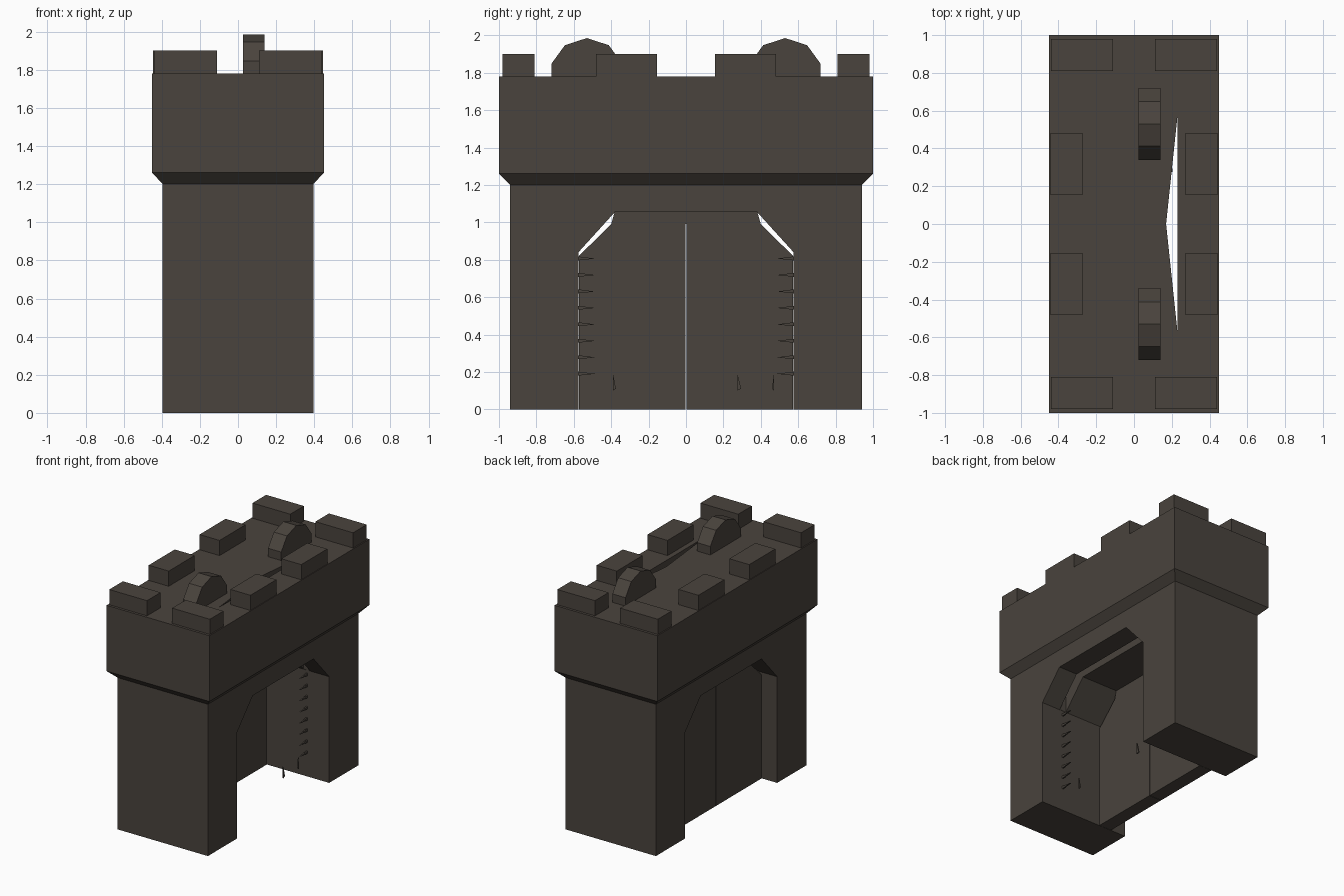
import bpy, bmesh, math

if "Cube" in bpy.data.objects:
    bpy.data.objects.remove(bpy.data.objects["Cube"], do_unlink=True)

stone = bpy.data.materials.new("dark_stone")
stone.use_nodes = True
COLOR = (0.068, 0.057, 0.047, 1)
stone.diffuse_color = COLOR
stone.node_tree.nodes["Principled BSDF"].inputs["Base Color"].default_value = COLOR


def finish(name, bm):
    bmesh.ops.recalc_face_normals(bm, faces=bm.faces)
    mesh = bpy.data.meshes.new(name)
    bm.to_mesh(mesh)
    bm.free()
    mesh.materials.append(stone)
    obj = bpy.data.objects.new(name, mesh)
    bpy.context.collection.objects.link(obj)
    return obj


def loft(name, rings):
    """Join matching rings of points into a closed solid."""
    bm = bmesh.new()
    loops = [[bm.verts.new(p) for p in ring] for ring in rings]
    n = len(loops[0])
    for a, b in zip(loops, loops[1:]):
        for i in range(n):
            j = (i + 1) % n
            bm.faces.new((a[i], a[j], b[j], b[i]))
    bm.faces.new(loops[0])
    bm.faces.new(loops[-1])
    return finish(name, bm)


def along_x(name, profile, x0, x1):
    """Extrude a (y, z) profile across x."""
    return loft(name, [[(x, y, z) for y, z in profile] for x in (x0, x1)])


def along_z(name, outline, z0, z1):
    """Extrude an (x, y) outline upwards."""
    return loft(name, [[(x, y, z) for x, y in outline] for z in (z0, z1)])


def rect(x0, x1, y0, y1):
    return [(x0, y0), (x1, y0), (x1, y1), (x0, y1)]


def cut(target, cutter):
    cutter.hide_render = True
    mod = target.modifiers.new("cut", "BOOLEAN")
    mod.operation = "DIFFERENCE"
    mod.solver = "EXACT"
    mod.object = cutter
    bpy.context.view_layer.objects.active = target
    bpy.ops.object.modifier_apply(modifier=mod.name)
    bpy.data.objects.remove(cutter, do_unlink=True)


# Gatehouse body with flared upper storey
sections = [(0.395, 0.94, 0), (0.395, 0.94, 1.2), (0.45, 1, 1.26), (0.45, 1, 1.78)]
body = loft("gatehouse", [[(x, y, z) for x, y in rect(-w, w, -d, d)]
                          for w, d, z in sections])

# Passage arch and the slot that rises to a slit in the roof
arch = [(-0.575, -0.1), (-0.575, 0.84), (-0.38, 1.055),
        (0.38, 1.055), (0.575, 0.84), (0.575, -0.1)]
cut(body, along_x("arch_cutter", arch, -1, 1))
cut(body, along_z("slot_cutter", rect(0.17, 0.23, -0.574, 0.574), 0.8, 1.7))
cut(body, along_z("slit_cutter", [(0.23, -0.57), (0.23, 0.57), (0.17, 0)], 1.6, 1.9))

# Battlements: corner blocks and side blocks
for ys, end in ((-1, "front"), (1, "back")):
    for xs, side in ((-1, "right"), (1, "left")):
        corner = rect(xs * 0.11, xs * 0.44, ys * 0.81, ys * 0.98)
        along_z(f"corner_merlon_{end}_{side}", corner, 1.77, 1.9)
        flank = rect(xs * 0.27, xs * 0.445, ys * 0.155, ys * 0.48)
        along_z(f"side_merlon_{end}_{side}", flank, 1.77, 1.9)

    # Ten-sided hoist wheel half sunk in the roof
    wheel = [(ys * 0.53 + 0.2 * math.cos(math.radians(18 + 36 * i)),
              1.785 + 0.2 * math.sin(math.radians(18 + 36 * i))) for i in range(10)]
    along_x(f"hoist_wheel_{end}", wheel, 0.025, 0.14)

    # Gate leaf with a clipped top corner
    leaf = [(0.002, 0), (0.573, 0), (0.573, 0.82), (0.4, 0.99), (0.002, 0.99)]
    along_x(f"gate_leaf_{end}", [(ys * y, z) for y, z in leaf], -0.26, -0.15)

    # Thin barbs sticking out of the jamb
    for i in range(8):
        z = 0.19 + i * 0.088
        barb = [(ys * 0.58, z - 0.01), (ys * 0.58, z + 0.012), (ys * 0.485, z)]
        along_x(f"jamb_barb_{end}_{i}", barb, 0.195, 0.205)

# Hanging points low in the passage
for i, (y, lean) in enumerate(((-0.39, 0.015), (0.275, 0.02), (0.47, -0.01))):
    point = [(y, 0.19), (y + lean, 0.11), (y, 0.1)]
    along_x(f"hanging_point_{i}", point, 0.195, 0.205)

# Lintel above the gate leaves
along_x("gate_lintel", [(-0.4, 0.99), (0.4, 0.99), (0.38, 1.06), (-0.38, 1.06)], -0.26, -0.15)
